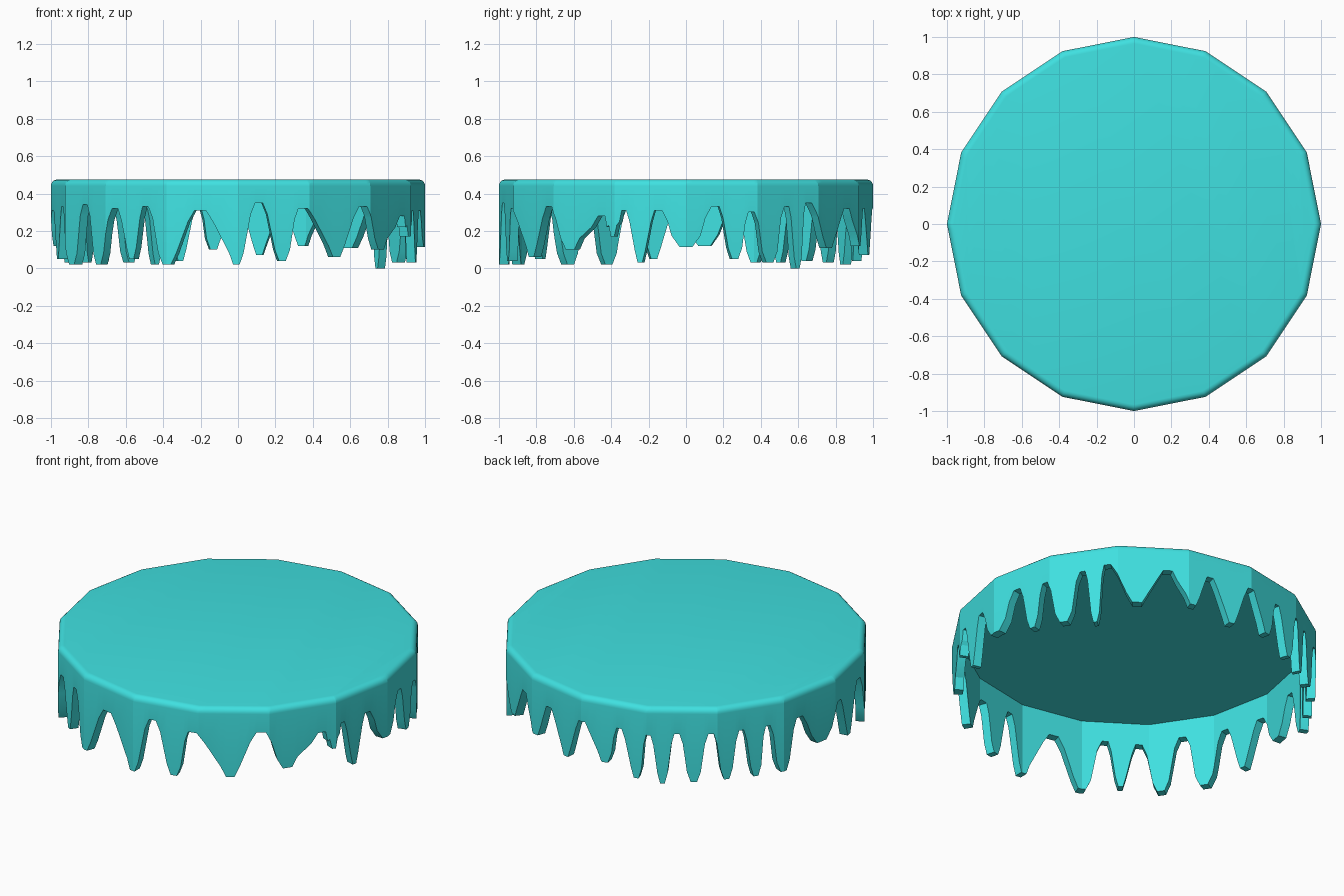
import bpy, bmesh
from math import sin, cos, radians, pi

if "Cube" in bpy.data.objects:
    bpy.data.objects.remove(bpy.data.objects["Cube"])

SIDES, TOP, THICK, ROUND = 16, 0.475, 0.05, 0.035
STEP = 360 / SIDES

# Drips counter-clockwise from +x: tip angle, tip z, tip half width, next gap angle, gap z
DRIPS = [
    (0, .115, 4.5, 9.5, .33), (15.5, .05, 2.2, 20.5, .30), (27, .03, 2.8, 33.5, .33),
    (37.5, 0, 1.4, 41, .35), (51, .11, 3.5, 61, .32), (69, .12, 2.4, 75, .32),
    (83, .07, 2.2, 90, .32), (98, .10, 2.4, 103, .32), (109, .04, 1.8, 113, .31),
    (117.5, .02, 1.6, 122, .32), (127.5, .03, 2.2, 133, .32), (138, .04, 2, 143, .32),
    (148, .03, 1.8, 152, .32), (157.5, .03, 2.4, 164, .32), (174, .12, 4.5, 183, .31),
    (190.5, .05, 2.2, 198, .33), (206, .02, 3, 213.5, .34), (221, .02, 2.8, 228.5, .32),
    (234.5, .05, 1.8, 239.5, .33), (247.5, .02, 3, 258, .31), (269.5, .02, 2.2, 276.5, .35),
    (284, .04, 2.4, 290, .32), (302.5, .06, 3, 312.5, .33), (321, .10, 3.5, 333.5, .28),
    (336.8, .17, 1.4, 340.3, .31), (345.5, .03, 1.6, 351, .31),
]


def poly_radius(deg):
    """Radius of the 16-sided outline at an angle."""
    return cos(radians(STEP / 2)) / cos(radians(deg % STEP - STEP / 2))


def drip_outline():
    """Lower edge of the icing as sorted (angle, z) pairs, with the polygon corners added."""
    pts = []
    for i, (t, z, w, g, gz) in enumerate(DRIPS):
        _, _, _, pg, pgz = DRIPS[i - 1]
        if i == 0:
            pg -= 360
        for s, gap, gap_z in ((-1, pg, pgz), (1, g, gz)):
            d = abs(gap - t)
            side = [(gap - s * d * .16, gap_z),
                    (gap - s * d * .36, gap_z - .06),
                    (t + s * min(w, d * .58), z + .06),
                    (t + s * w * .45, z)]
            pts += side if s < 0 else side[::-1]
    pts = sorted((a % 360, z) for a, z in pts)
    ring = [(pts[-1][0] - 360, pts[-1][1])] + pts + [(pts[0][0] + 360, pts[0][1])]
    for k in range(SIDES):
        c = k * STEP
        if any(abs(a - c) < .05 for a, _ in pts):
            continue
        for (a0, z0), (a1, z1) in zip(ring, ring[1:]):
            if a0 <= c <= a1:
                pts.append((c, z0 + (z1 - z0) * (c - a0) / (a1 - a0)))
                break
    return sorted(pts)


edge = drip_outline()
bm = bmesh.new()


def ring(scale, z=None):
    out = []
    for a, ez in edge:
        r = poly_radius(a) * scale
        out.append(bm.verts.new((r * cos(radians(a)), r * sin(radians(a)), ez if z is None else z)))
    return out


# Shell section: inner wall, drip edge, outer wall, rounded rim
rings = [ring(1 - THICK, TOP - .025), ring(1 - THICK), ring(1)]
for k in range(6):
    a = k / 5 * pi / 2
    rings.append(ring(1 - ROUND * (1 - cos(a)), TOP - ROUND * (1 - sin(a))))
n = len(edge)
for lo, hi in zip(rings, rings[1:]):
    for i in range(n):
        j = (i + 1) % n
        bm.faces.new((lo[i], lo[j], hi[j], hi[i]))

# Flat top and its underside
bm.faces.new(rings[-1])
bm.faces.new(rings[0][::-1])
bmesh.ops.recalc_face_normals(bm, faces=bm.faces)

mesh = bpy.data.meshes.new("dripping_icing")
bm.to_mesh(mesh)
bm.free()
icing = bpy.data.objects.new("dripping_icing", mesh)
bpy.context.collection.objects.link(icing)

mat = bpy.data.materials.new("teal_icing")
mat.diffuse_color = (0.05, 0.75, 0.75, 1)
mat.use_nodes = True
mat.node_tree.nodes["Principled BSDF"].inputs["Base Color"].default_value = mat.diffuse_color
mesh.materials.append(mat)

# Smooth the rim only, walls stay faceted
bpy.context.view_layer.objects.active = icing
icing.select_set(True)
bpy.ops.object.shade_smooth_by_angle(angle=radians(20))
